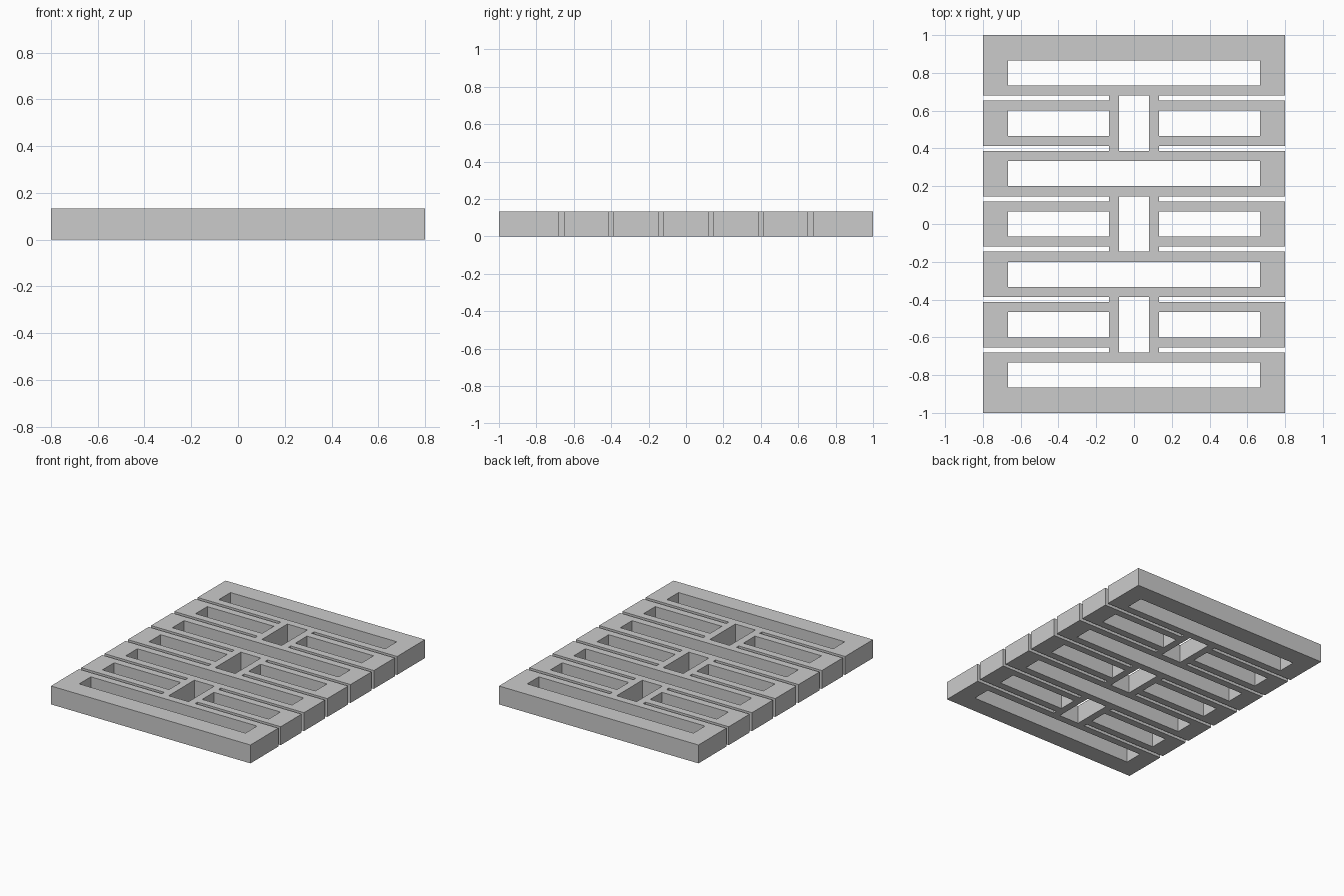
import bpy
import bmesh
from mathutils import Matrix, Vector

if "Cube" in bpy.data.objects:
    bpy.data.objects.remove(bpy.data.objects["Cube"])

UNIT = 2 / 15            # slot width, rim width and slab thickness
HALF_X, HALF_Y = 0.8, 1.0
INNER_X = HALF_X - UNIT  # outer end of the slots
SLIT = UNIT / 5          # narrow cuts open at the sides
WINDOW_X = 0.08          # half width of the central windows


def add_box(bm, x0, x1, y, depth, z0=-0.1, z1=0.3):
    """Box from x0 to x1, centred on y."""
    size = Vector((x1 - x0, depth, z1 - z0))
    centre = Vector(((x0 + x1) / 2, y, (z0 + z1) / 2))
    bmesh.ops.create_cube(bm, size=1, matrix=Matrix.LocRotScale(centre, None, size))


def make_object(name, bm):
    mesh = bpy.data.meshes.new(name)
    bm.to_mesh(mesh)
    bm.free()
    obj = bpy.data.objects.new(name, mesh)
    bpy.context.collection.objects.link(obj)
    return obj


# Solid slab
bm = bmesh.new()
add_box(bm, -HALF_X, HALF_X, 0, 2 * HALF_Y, 0, UNIT)
slab = make_object("slotted_panel", bm)

# Full-width and split slots alternate along the length
bm = bmesh.new()
for row in range(-3, 4):
    y = row * 2 * UNIT
    if row % 2:
        add_box(bm, -INNER_X, INNER_X, y, UNIT)
        continue_split = False
    else:
        continue_split = True
    if continue_split:
        add_box(bm, -WINDOW_X, WINDOW_X, y, 2 * UNIT + SLIT)
        for side in (-1, 1):
            add_box(bm, *sorted((side * UNIT, side * INNER_X)), y, UNIT)
            for edge in (-UNIT, UNIT):
                add_box(bm, *sorted((side * UNIT, side * (HALF_X + 0.1))), y + edge, SLIT)

# The odd rows above are the full slots only when the middle row is split
cutter = make_object("slot_cutter", bm)
cutter.hide_render = True

cut = slab.modifiers.new("slots", "BOOLEAN")
cut.operation = "DIFFERENCE"
cut.solver = "EXACT"
cut.object = cutter
bpy.context.view_layer.objects.active = slab
bpy.ops.object.modifier_apply(modifier=cut.name)
bpy.data.objects.remove(cutter)

# Plain grey finish
grey = bpy.data.materials.new("grey")
grey.use_nodes = True
colour = (0.6, 0.6, 0.6, 1)
grey.diffuse_color = colour
grey.node_tree.nodes["Principled BSDF"].inputs["Base Color"].default_value = colour
slab.data.materials.clear()
slab.data.materials.append(grey)
